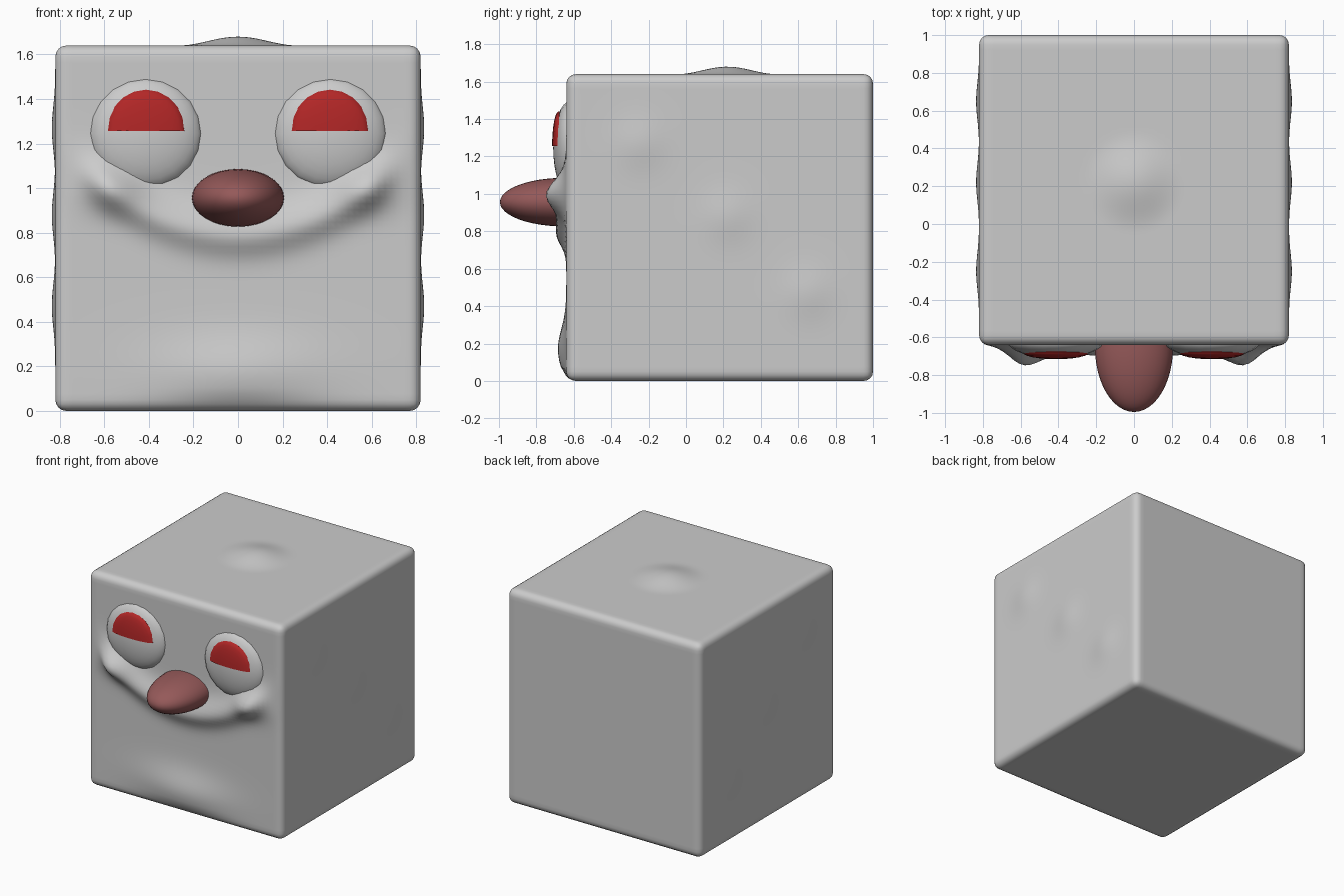
import bpy, bmesh, math
from mathutils import Matrix, Vector

if "Cube" in bpy.data.objects:
    bpy.data.objects.remove(bpy.data.objects["Cube"])

H = 0.82          # half size of the cube
CY = 0.18         # cube centre in y


def paint(obj, name, rgb):
    mat = bpy.data.materials.get(name) or bpy.data.materials.new(name)
    mat.diffuse_color = (*rgb, 1)
    mat.use_nodes = True
    mat.node_tree.nodes["Principled BSDF"].inputs["Base Color"].default_value = mat.diffuse_color
    obj.data.materials.append(mat)


def finish(bm, name, smooth=True):
    bmesh.ops.recalc_face_normals(bm, faces=bm.faces)
    for f in bm.faces:
        f.smooth = smooth
    mesh = bpy.data.meshes.new(name)
    bm.to_mesh(mesh)
    bm.free()
    obj = bpy.data.objects.new(name, mesh)
    bpy.context.collection.objects.link(obj)
    return obj


def bump(u, v, su, sv):
    return math.exp(-(u / su) ** 2 - (v / sv) ** 2)


def face_relief(x, z):
    """How far the front is pushed out: smile, cheeks and chin."""
    a = abs(x)
    curve = 0.79 + 0.19 * (a / 0.57) ** 2
    d = z - curve
    fade = 1 if a < 0.57 else math.exp(-((a - 0.57) / 0.12) ** 2)
    smile = 0.055 * fade * math.exp(-(d / (0.11 if d > 0 else 0.085)) ** 2)
    cheek = 0.055 * bump(a - 0.57, z - 1.0, 0.13, 0.10)
    chin = 0.045 * bump(x, z - 0.17, 0.36, 0.15)
    return smile + cheek + chin


# Rounded head cube, finely divided so it can be sculpted
bm = bmesh.new()
bmesh.ops.create_cube(bm, size=2 * H, matrix=Matrix.Translation((0, CY, H)))
bmesh.ops.bevel(bm, geom=bm.edges[:], offset=0.05, segments=4, profile=0.5, affect='EDGES')
long_edges = [e for e in bm.edges if e.calc_length() > 1]
bmesh.ops.subdivide_edges(bm, edges=long_edges, cuts=55, use_grid_fill=True)
for v in bm.verts:
    x, y, z = v.co
    # front relief, fading out over the rounded rim
    rim = min(1, max(0, (H - abs(x)) / 0.08)) * min(1, max(0, min(z, 2 * H - z) / 0.08))
    if y < CY - H + 0.03:
        v.co.y -= face_relief(x, z) * rim
    # low mound on the crown
    if z > 2 * H - 0.001:
        r = math.hypot(x, y - 0.22)
        if r < 0.27:
            v.co.z += 0.02 * (1 + math.cos(math.pi * r / 0.27))
    # faint dents and swellings on the sides
    if abs(x) > H - 0.001:
        wave = sum(bump(y - cy, z - cz, 0.13, 0.13)
                   for cy, cz in ((-0.25, 1.27), (0.22, 0.88), (0.65, 0.47)))
        v.co.x += math.copysign(0.016 * wave, x)
finish(bm, "head")


def ellipsoid(name, centre, radii, seg, rings, cut_below=False):
    """Sphere with its pole facing forward, optionally keeping the upper half only."""
    bm = bmesh.new()
    bmesh.ops.create_uvsphere(bm, u_segments=seg, v_segments=rings, radius=1,
                              matrix=Matrix.Rotation(math.pi / 2, 4, 'X'))
    bmesh.ops.scale(bm, vec=Vector(radii), verts=bm.verts)
    if cut_below:
        cut = bmesh.ops.bisect_plane(bm, geom=bm.verts[:] + bm.edges[:] + bm.faces[:],
                                     plane_co=(0, 0, 0), plane_no=(0, 0, -1), clear_outer=True)
        rim = [g for g in cut["geom_cut"] if isinstance(g, bmesh.types.BMEdge)]
        bmesh.ops.holes_fill(bm, edges=[e for e in rim if e.is_boundary])
    bmesh.ops.translate(bm, vec=Vector(centre), verts=bm.verts)
    obj = finish(bm, name)
    obj.data.set_sharp_from_angle(angle=math.radians(40))
    return obj


# Eyes with half-closed red pupils
for side, s in (("left", -1), ("right", 1)):
    ellipsoid(side + "_eye", (s * 0.415, -0.62, 1.245), (0.255, 0.09, 0.25), 20, 16)
    pupil = ellipsoid(side + "_pupil", (s * 0.413, -0.68, 1.257), (0.175, 0.036, 0.185), 20, 12, True)
    paint(pupil, "pupil_red", (0.45, 0.02, 0.02))

# Long egg-shaped nose
nose = ellipsoid("nose", (0, -0.65, 0.956), (0.207, 0.345, 0.13), 32, 24)
paint(nose, "nose_red", (0.3, 0.1, 0.1))
